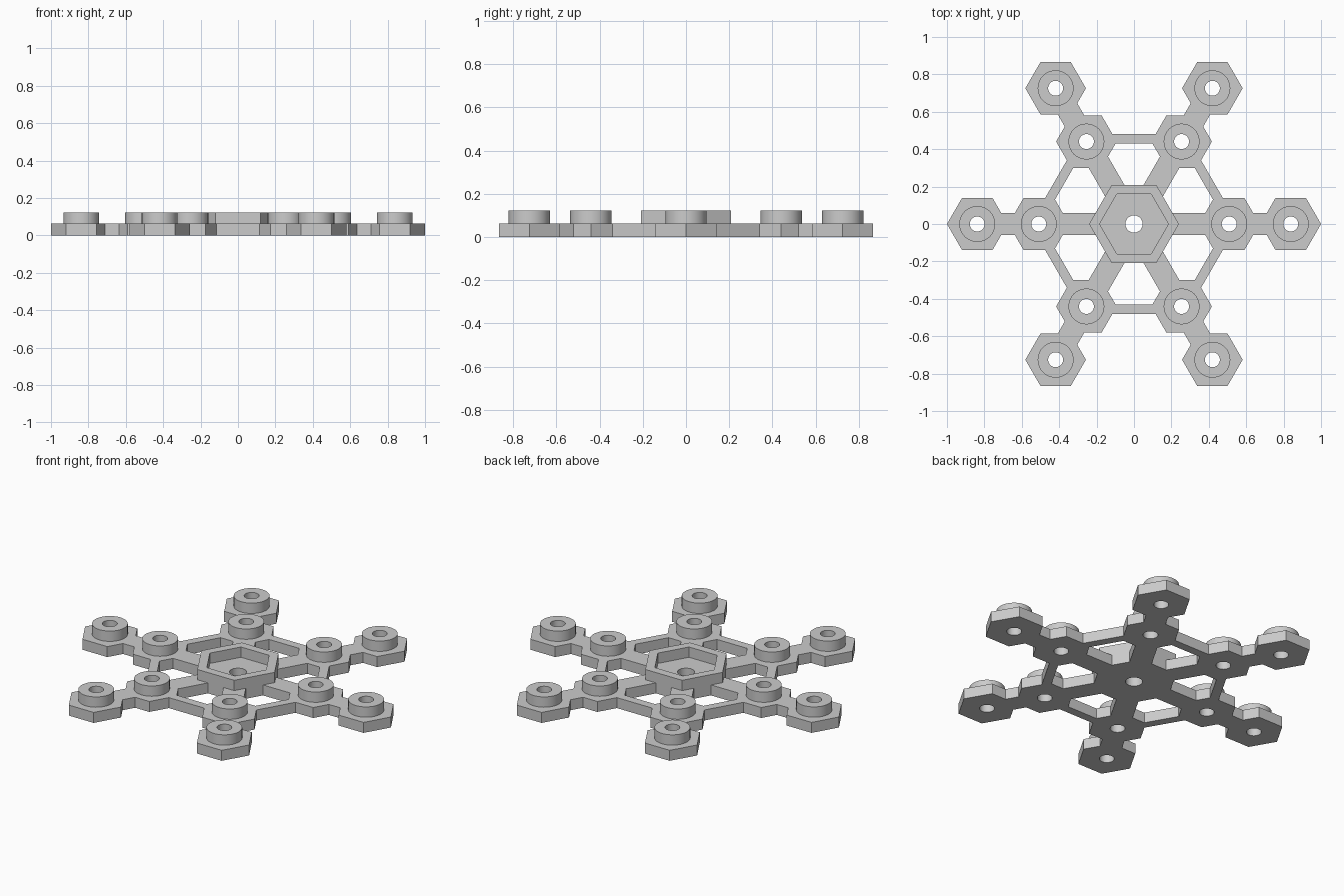
import bpy, math
from mathutils import Matrix

if "Cube" in bpy.data.objects:
    bpy.data.objects.remove(bpy.data.objects["Cube"], do_unlink=True)

BASE, TOP = 0.062, 0.123      # plate and raised heights
INNER, OUTER = 0.509, 0.838   # pad distances from the centre
PAD, HUB, HOLE, STUD = 0.162, 0.24, 0.04, 0.096

gray = bpy.data.materials.new("light gray")
gray.use_nodes = True
gray.diffuse_color = (0.6, 0.6, 0.6, 1)
gray.node_tree.nodes["Principled BSDF"].inputs["Base Color"].default_value = (0.6, 0.6, 0.6, 1)


def prism(name, radius, z0, z1, sides, x=0, y=0):
    bpy.ops.mesh.primitive_cylinder_add(vertices=sides, radius=radius, depth=z1 - z0,
                                        location=(x, y, (z0 + z1) / 2))
    ob = bpy.context.object
    ob.name = name
    ob.data.transform(Matrix.Rotation(math.pi / 2, 4, 'Z'))   # corner points along x
    ob.data.materials.append(gray)
    return ob


def bar(name, length, width, x=0, y=0, angle=0):
    bpy.ops.mesh.primitive_cube_add(size=1, location=(x, y, BASE / 2), rotation=(0, 0, angle))
    ob = bpy.context.object
    ob.name = name
    ob.data.transform(Matrix.Diagonal((length, width, BASE, 1)))
    ob.data.materials.append(gray)
    return ob


def combine(target, other, operation):
    mod = target.modifiers.new("combine", 'BOOLEAN')
    mod.operation, mod.solver, mod.object = operation, 'EXACT', other
    bpy.context.view_layer.objects.active = target
    bpy.ops.object.modifier_apply(modifier=mod.name)
    bpy.data.objects.remove(other, do_unlink=True)


def smooth(ob):
    bpy.ops.object.select_all(action='DESELECT')
    ob.select_set(True)
    bpy.context.view_layer.objects.active = ob
    bpy.ops.object.shade_smooth_by_angle(angle=math.radians(30))


def polar(r, a):
    return r * math.cos(a), r * math.sin(a)


angles = [math.radians(60 * i) for i in range(6)]
pads = [polar(r, a) for a in angles for r in (INNER, OUTER)]

# Plate: hub, three spokes through the centre, outer links and hexagonal pads
plate = prism("snowflake_plate", HUB, 0, TOP, 6)
for a in angles[:3]:
    combine(plate, bar("spoke", 2 * OUTER, 0.12, angle=a), 'UNION')
for a in angles:
    b = a + math.radians(30)
    combine(plate, bar("link", 0.5, 0.05, *polar(0.456, b), b + math.pi / 2), 'UNION')
for x, y in pads:
    combine(plate, prism("pad", PAD, 0, BASE, 6, x, y), 'UNION')

# Hub pocket and all through holes
combine(plate, prism("pocket", 0.184, BASE, TOP + 0.1, 6), 'DIFFERENCE')
combine(plate, prism("hub_hole", 0.046, -0.1, 0.2, 32), 'DIFFERENCE')
for x, y in pads:
    combine(plate, prism("pad_hole", HOLE, -0.1, 0.2, 32, x, y), 'DIFFERENCE')
smooth(plate)

# Hollow round stud on every pad
for i, (x, y) in enumerate(pads):
    stud = prism(f"stud_{i + 1}", STUD, BASE, TOP, 32, x, y)
    combine(stud, prism("stud_hole", HOLE, -0.1, 0.2, 32, x, y), 'DIFFERENCE')
    smooth(stud)
